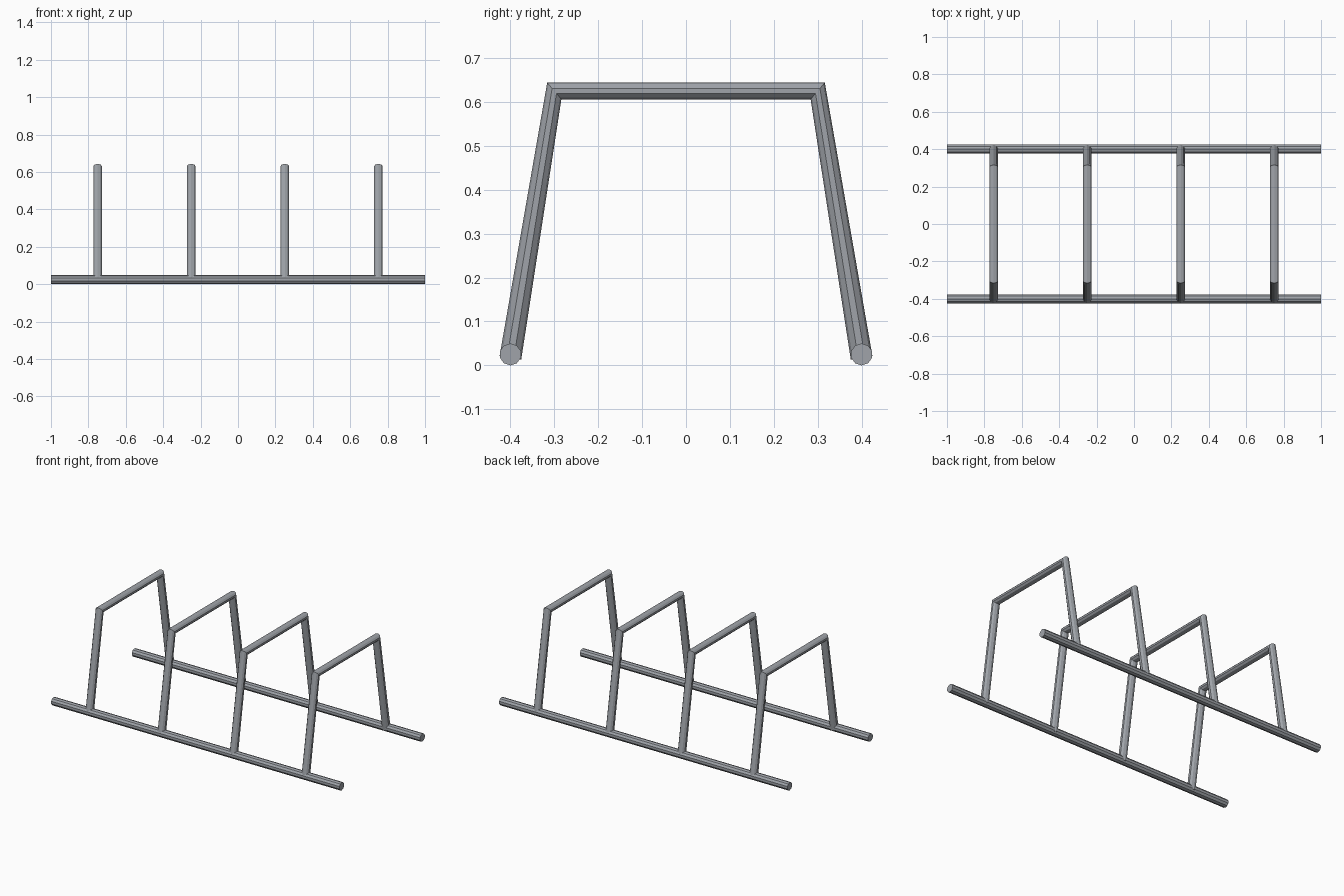
import bpy
import bmesh
from math import cos, sin, tau
from mathutils import Vector

cube = bpy.data.objects.get("Cube")
if cube:
    bpy.data.objects.remove(cube, do_unlink=True)

RADIUS = 0.025
SIDES = 10

steel = bpy.data.materials.new("galvanised steel grey")
steel.use_nodes = True
steel.diffuse_color = (0.35, 0.37, 0.40, 1)
steel.node_tree.nodes["Principled BSDF"].inputs["Base Color"].default_value = steel.diffuse_color


def tube(name, points, side):
    """Sweep a ten-sided ring along a planar path; side is normal to its plane."""
    points = [Vector(p) for p in points]
    side = Vector(side)
    bm = bmesh.new()
    rings = []
    for i, p in enumerate(points):
        # Ring tangent is the average of the neighbouring directions
        tangent = Vector()
        if i > 0:
            tangent += (p - points[i - 1]).normalized()
        if i < len(points) - 1:
            tangent += (points[i + 1] - p).normalized()
        up = side.cross(tangent.normalized())
        angles = [tau * k / SIDES for k in range(SIDES)]
        rings.append([bm.verts.new(p + RADIUS * (up * cos(a) + side * sin(a)))
                      for a in angles])
    for a, b in zip(rings, rings[1:]):
        for k in range(SIDES):
            n = (k + 1) % SIDES
            bm.faces.new((a[k], a[n], b[n], b[k]))
    bm.faces.new(rings[0])
    bm.faces.new(rings[-1])
    bmesh.ops.recalc_face_normals(bm, faces=bm.faces)
    mesh = bpy.data.meshes.new(name)
    bm.to_mesh(mesh)
    bm.free()
    mesh.materials.append(steel)
    obj = bpy.data.objects.new(name, mesh)
    bpy.context.collection.objects.link(obj)
    return obj


# Two ground rails
for name, y in (("front_rail", -0.4), ("back_rail", 0.4)):
    tube(name, [(-1, y, RADIUS), (1, y, RADIUS)], (0, 1, 0))

# Four splayed hoops standing across the rails
for i in range(4):
    x = -0.75 + 0.5 * i
    path = [(x, -0.4, 0.017), (x, -0.3, 0.625), (x, 0.3, 0.625), (x, 0.4, 0.017)]
    tube(f"hoop_{i + 1}", path, (1, 0, 0))
